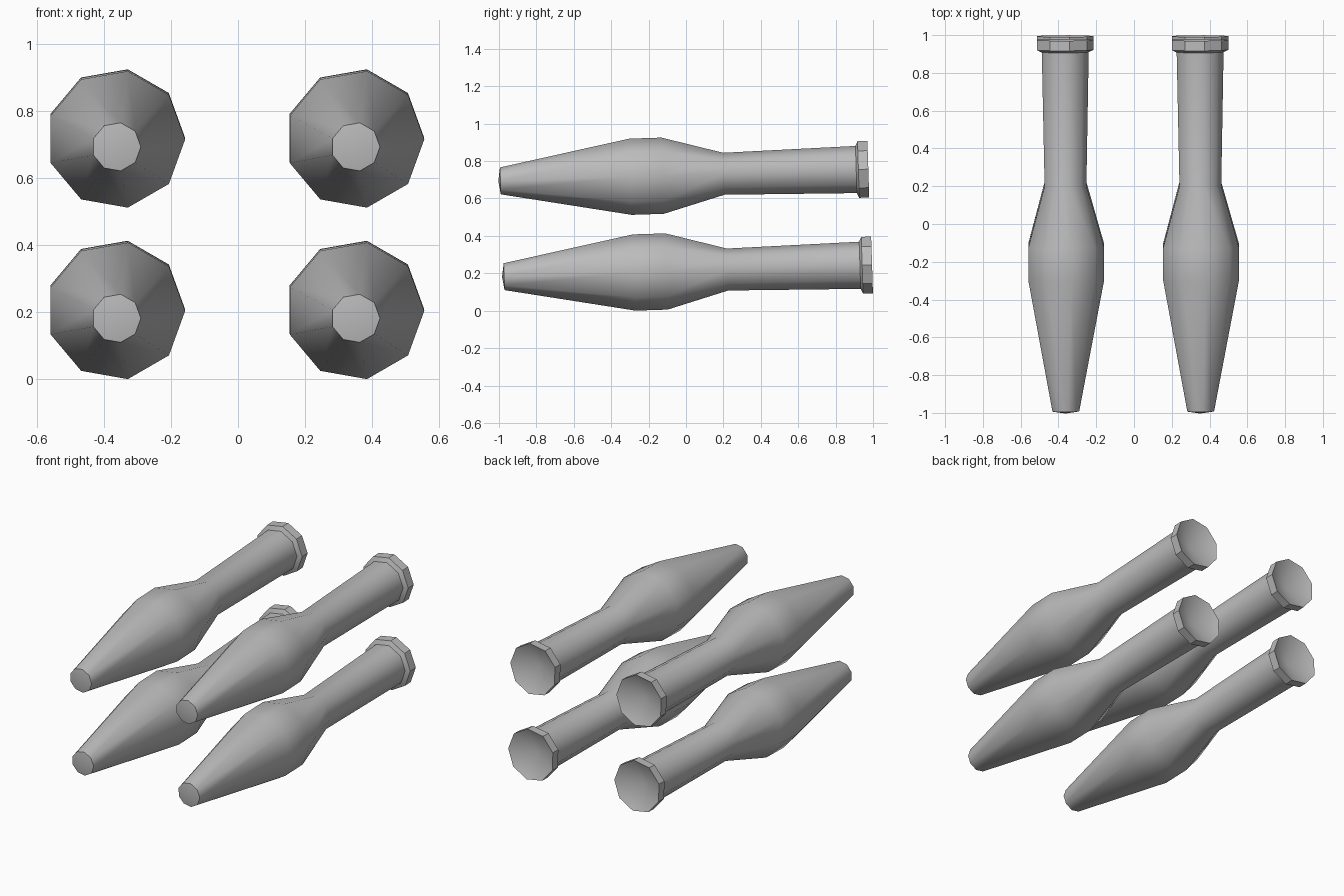
import bpy, bmesh, math

if "Cube" in bpy.data.objects:
    bpy.data.objects.remove(bpy.data.objects["Cube"], do_unlink=True)

SIDES = 9

grey = bpy.data.materials.new("mid grey")
grey.use_nodes = True
grey.diffuse_color = (0.5, 0.5, 0.5, 1)
grey.node_tree.nodes["Principled BSDF"].inputs["Base Color"].default_value = (0.5, 0.5, 0.5, 1)

# (position along y, radius); a zero radius closes the shape with a fan
BODY = [(-0.984, 0), (-0.973, 0.073), (-0.277, 0.207), (-0.105, 0.207),
        (0.222, 0.114), (0.93, 0.128)]
COLLAR = [(0.93, 0.128), (0.942, 0.154), (0.995, 0.154), (0.925, 0)]


def lathe(name, profile):
    """Spin a profile around the y axis into a nine-sided mesh."""
    bm = bmesh.new()
    rings = []
    for y, r in profile:
        n = SIDES if r else 1
        rings.append([bm.verts.new((r * math.cos(i * math.tau / SIDES), y,
                                    r * math.sin(i * math.tau / SIDES)))
                      for i in range(n)])
    for a, b in zip(rings, rings[1:]):
        for i in range(SIDES):
            j = (i + 1) % SIDES
            if len(a) == 1:
                bm.faces.new((a[0], b[i], b[j]))
            elif len(b) == 1:
                bm.faces.new((a[i], b[0], a[j]))
            else:
                bm.faces.new((a[i], b[i], b[j], a[j]))
    bm.normal_update()
    mesh = bpy.data.meshes.new(name)
    bm.to_mesh(mesh)
    bm.free()
    mesh.materials.append(grey)
    return mesh


def place(name, mesh, x, y, z):
    ob = bpy.data.objects.new(name, mesh)
    bpy.context.collection.objects.link(ob)
    ob.location = (x, y, z)
    # slight nose-down tilt
    ob.rotation_euler = (0.032, 0, 0.0025)
    return ob


def smooth(ob, degrees):
    bpy.ops.object.select_all(action='DESELECT')
    ob.select_set(True)
    bpy.context.view_layer.objects.active = ob
    bpy.ops.object.shade_smooth_by_angle(angle=math.radians(degrees))


# Two rows of two shells; the upper row sits slightly further forward
for row, y, z in (("lower", 0, 0.213), ("upper", -0.02, 0.725)):
    for side, x in (("right", -0.3655), ("left", 0.3485)):
        body = place(f"{row}_{side}_body", lathe("body", BODY), x, y, z)
        smooth(body, 45)
        # Faceted collar with a smooth hollow dish at the back
        collar = place(f"{row}_{side}_collar", lathe("collar", COLLAR), x, y, z)
        smooth(collar, 30)
